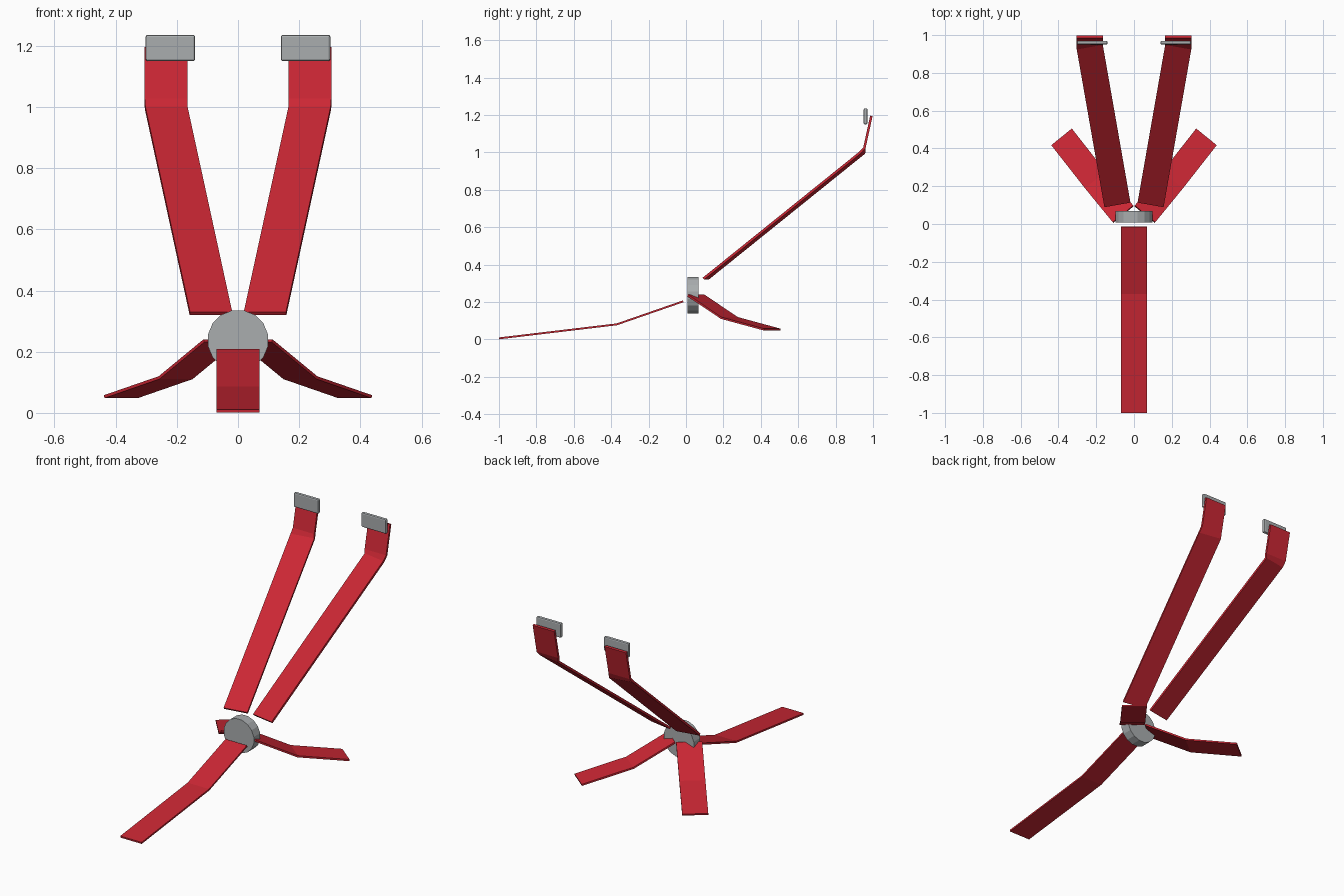
import bpy, bmesh, math
from mathutils import Vector, Matrix

if "Cube" in bpy.data.objects:
    bpy.data.objects.remove(bpy.data.objects["Cube"])


def material(name, rgb):
    m = bpy.data.materials.new(name)
    m.diffuse_color = (*rgb, 1)
    m.use_nodes = True
    m.node_tree.nodes["Principled BSDF"].inputs["Base Color"].default_value = m.diffuse_color
    return m


RED = material("red webbing", (0.60, 0.020, 0.034))
GREY = material("grey metal", (0.40, 0.42, 0.43))


def finish(bm, name, mat, mirrored=False):
    bmesh.ops.recalc_face_normals(bm, faces=bm.faces)
    me = bpy.data.meshes.new(name)
    bm.to_mesh(me)
    bm.free()
    me.materials.append(mat)
    ob = bpy.data.objects.new(name, me)
    bpy.context.collection.objects.link(ob)
    if mirrored:
        mod = ob.modifiers.new("mirror", 'MIRROR')
        mod.use_mirror_merge = False
    return ob


def strap(name, rows, thick=0.012, width=0.14, mirrored=False):
    """Flat ribbon through (centre, yaw) rows; yaw turns its width about z."""
    bm = bmesh.new()
    pts = [Vector(r[0]) for r in rows]
    rings = []
    for i, (c, yaw) in enumerate(rows):
        w = Vector((math.cos(yaw), -math.sin(yaw), 0))
        dirs = []
        if i > 0:
            dirs.append((pts[i] - pts[i - 1]).normalized())
        if i < len(pts) - 1:
            dirs.append((pts[i + 1] - pts[i]).normalized())
        n = w.cross(sum(dirs, Vector())).normalized() * thick / 2
        w = w * width / 2
        rings.append([bm.verts.new(pts[i] + o) for o in (w + n, w - n, -w - n, -w + n)])
    for a, b in zip(rings, rings[1:]):
        for k in range(4):
            bm.faces.new((a[k], a[(k + 1) % 4], b[(k + 1) % 4], b[k]))
    bm.faces.new(rings[0])
    bm.faces.new(rings[-1])
    return finish(bm, name, RED, mirrored)


# Shoulder straps with upright ends
yaw = math.radians(10)
strap("shoulder_strap", [((0.0885, 0.105, 0.325), yaw), ((0.235, 0.941, 0.998), yaw),
                         ((0.235, 0.954, 1.025), 0), ((0.235, 0.991, 1.195), 0)],
      thick=0.013, mirrored=True)

# Lap straps
yaw = math.radians(39)
strap("lap_strap", [((0.057, 0.052, 0.236), yaw), ((0.204, 0.232, 0.115), yaw),
                    ((0.383, 0.4605, 0.053), yaw)], thick=0.01, mirrored=True)

# Crotch strap
strap("crotch_strap", [((0, -1.0, 0.006), 0), ((0, -0.37, 0.081), 0),
                       ((0, -0.015, 0.204), 0)], thick=0.01)

# Round centre buckle
bm = bmesh.new()
bmesh.ops.create_cone(bm, cap_ends=True, segments=16, radius1=0.1, radius2=0.1, depth=0.06,
                      matrix=Matrix.Translation((0, 0.0375, 0.237))
                      @ Matrix.Rotation(math.pi / 2, 4, 'X')
                      @ Matrix.Rotation(math.pi / 16, 4, 'Z'))
finish(bm, "centre_buckle", GREY)

# Adjuster plates at the strap tops
bm = bmesh.new()
bmesh.ops.create_cube(bm, size=1, matrix=Matrix.Translation((0.221, 0.96, 1.193))
                      @ Matrix.Diagonal((0.162, 0.02, 0.086, 1)))
bmesh.ops.bevel(bm, geom=bm.edges[:], offset=0.007, segments=2, profile=0.5, affect='EDGES')
finish(bm, "adjuster_plate", GREY, mirrored=True)
